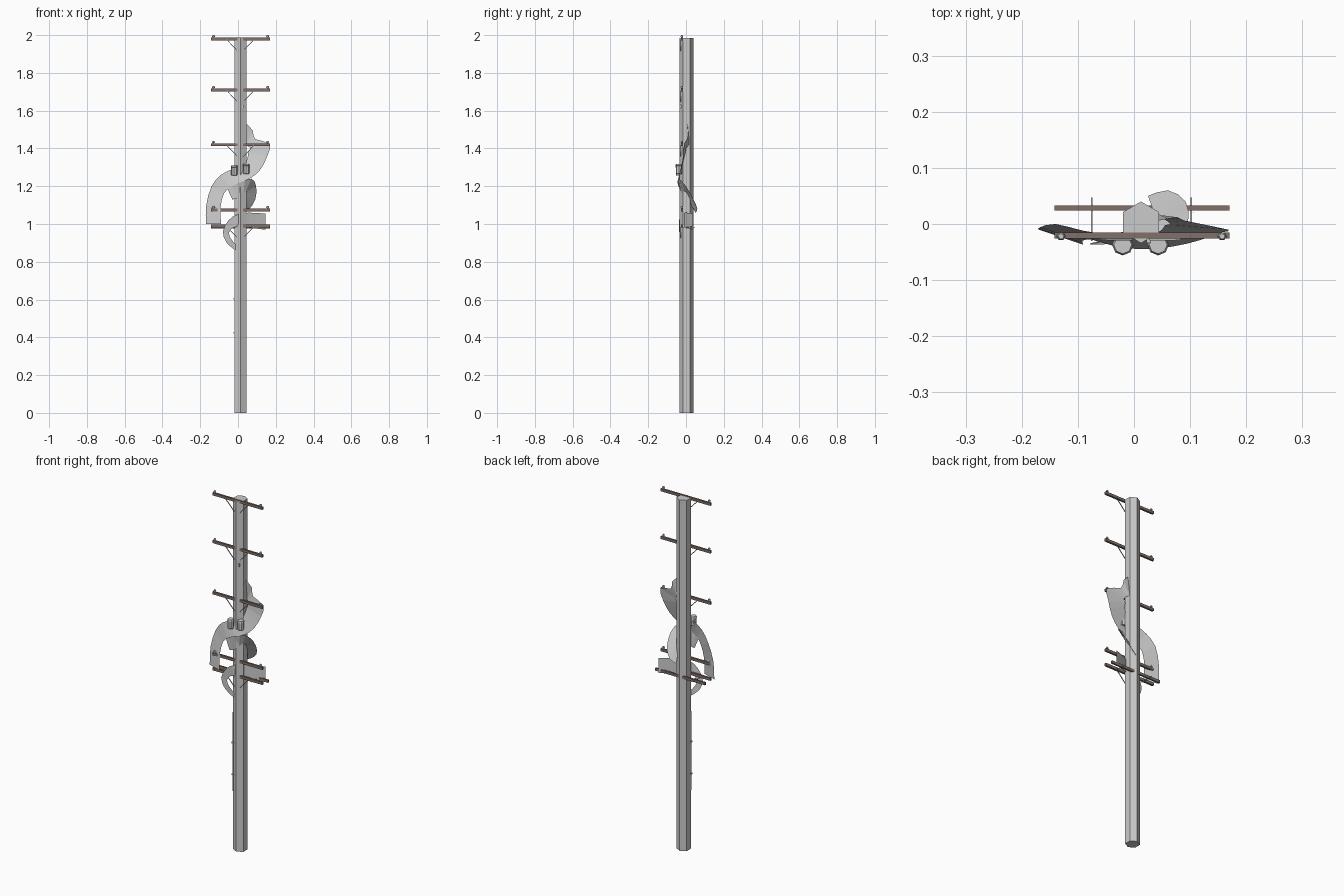
import bpy, math
from mathutils import Vector

wood = bpy.data.materials.new("weathered_wood")
wood.diffuse_color = (0.22, 0.16, 0.14, 1)
CX, CY = 0.0125, 0.003


def mesh(name, verts, faces, mat=None):
    me = bpy.data.meshes.new(name)
    me.from_pydata([tuple(v) for v in verts], [], faces)
    ob = bpy.data.objects.new(name, me)
    bpy.context.collection.objects.link(ob)
    if mat:
        me.materials.append(mat)
    return ob


def box(name, x0, x1, y0, y1, z0, z1, mat=None):
    v = [(x, y, z) for x in (x0, x1) for y in (y0, y1) for z in (z0, z1)]
    f = [(0, 1, 3, 2), (4, 6, 7, 5), (0, 4, 5, 1), (2, 3, 7, 6), (0, 2, 6, 4), (1, 5, 7, 3)]
    return mesh(name, v, f, mat)


def lathe(name, x, y, profile, n, turn=0.0):
    # profile is a list of (radius, z), closed with caps
    v, f = [], []
    for r, z in profile:
        for i in range(n):
            a = turn + 2 * math.pi * i / n
            v.append((x + r * math.cos(a), y + r * math.sin(a), z))
    for j in range(len(profile) - 1):
        for i in range(n):
            k = (i + 1) % n
            f.append((j * n + i, j * n + k, (j + 1) * n + k, (j + 1) * n + i))
    f += [tuple(reversed(range(n))), tuple(range(len(v) - n, len(v)))]
    return mesh(name, v, f)


def rod(name, a, b, r, n=4):
    a, b = Vector(a), Vector(b)
    ob = lathe(name, 0, 0, [(r, 0), (r, (b - a).length)], n, math.pi / n)
    ob.location = a
    ob.rotation_euler = (b - a).to_track_quat('Z', 'Y').to_euler()
    return ob


def ribbon(name, stations, sub=2):
    # each station holds both edges of the strip; edges are Catmull-Rom smoothed
    p = [(Vector(s[:3]), Vector(s[3:])) for s in stations]
    v = []

    def cr(a, b, c, d, t):
        return 0.5 * (2 * b + (c - a) * t + (2 * a - 5 * b + 4 * c - d) * t * t
                      + (3 * b - a - 3 * c + d) * t ** 3)
    for i in range(len(p) - 1):
        q = [p[max(0, min(len(p) - 1, i + k))] for k in (-1, 0, 1, 2)]
        for s in range(sub):
            for e in (0, 1):
                v.append(cr(q[0][e], q[1][e], q[2][e], q[3][e], s / sub))
    v += list(p[-1])
    return mesh(name, v, [(2 * i, 2 * i + 1, 2 * i + 3, 2 * i + 2) for i in range(len(v) // 2 - 1)])


# Hexagonal pole
lathe("pole", CX, CY, [(0.037, 0), (0.037, 1.985)], 6, math.pi / 6)

# Crossarms with insulators and braces
for n, z in enumerate((1.98, 1.71, 1.42, 1.075, 0.99)):
    box(f"crossarm_{n}", -0.142, 0.17, -0.026, -0.015, z - 0.008, z + 0.007, wood)
    for s in (-1, 1):
        if n < 4:
            lathe(f"insulator_{n}_{s}", 0.0135 + s * 0.1435, -0.022,
                  [(0.004, z + 0.004), (0.004, z + 0.01), (0.008, z + 0.011), (0.005, z + 0.02)], 6)
        if n != 3:
            rod(f"brace_{n}_{s}", (CX + s * 0.072, -0.027, z - 0.004),
                (CX + s * 0.016, -0.028, z - 0.062), 0.0025)

# Rear arm and the spacer bolts joining it to the front arm
box("rear_crossarm", -0.142, 0.17, 0.024, 0.033, 0.975, 0.99, wood)
for x in (-0.075, 0.102):
    rod("spacer_bolt", (x, -0.03, 0.982), (x, 0.047, 0.982), 0.002)

# Transformer cans
for x, z in ((-0.02, 1.258), (0.043, 1.266)):
    lathe("transformer_can", x, -0.037,
          [(0.015, z), (0.017, z + 0.005), (0.017, z + 0.042), (0.019, z + 0.043), (0.016, z + 0.052)], 8)

# Conduit and bolts on the shaft
rod("conduit", (-0.0175, -0.019, 0.33), (-0.0175, -0.019, 0.775), 0.003)
for z in (0.42, 0.6):
    box("conduit_clip", -0.023, -0.012, -0.024, -0.014, z, z + 0.008)
box("shaft_bolt", 0.022, 0.03, -0.034, -0.024, 1.615, 1.63)

# Torn strips of sheet wrapped around the pole
ribbon("upper_strip", [
    (-.17, -.010, 1.00, -.09, -.037, 1.00),
    (-.168, -.006, 1.10, -.092, -.030, 1.09),
    (-.14, .000, 1.20, -.075, -.028, 1.16),
    (-.09, -.012, 1.26, -.04, -.038, 1.195),
    (-.03, -.020, 1.29, .01, -.045, 1.22),
    (.03, -.018, 1.31, .07, -.040, 1.245),
    (.05, -.010, 1.35, .12, -.028, 1.29),
    (.055, -.002, 1.38, .155, -.015, 1.36),
    (.065, .000, 1.40, .168, -.010, 1.425),
    (.055, .008, 1.41, .09, .006, 1.45),
    (.045, .016, 1.42, .078, .012, 1.495),
    (.04, .020, 1.43, .044, .006, 1.53)])
ribbon("middle_strip", [
    (-.06, -.028, 1.195, -.03, -.033, 1.13),
    (0, -.040, 1.22, .01, -.030, 1.14),
    (.07, -.037, 1.24, .04, -.015, 1.17),
    (.096, .000, 1.20, .045, .000, 1.17),
    (.092, .040, 1.13, .042, .012, 1.15),
    (.06, .060, 1.08, .04, .018, 1.13),
    (.025, .050, 1.06, .035, .022, 1.11)])
ribbon("lower_strip", [
    (.145, .037, 1.055, .145, .037, .97),
    (.06, .000, 1.06, .06, .000, .98),
    (0, -.030, 1.052, .01, -.025, .995),
    (-.05, -.036, 1.02, -.02, -.030, .985),
    (-.08, -.036, .96, -.048, -.030, .955),
    (-.06, -.030, .90, -.036, -.028, .92),
    (-.012, -.020, .86, -.012, -.020, .89)])
